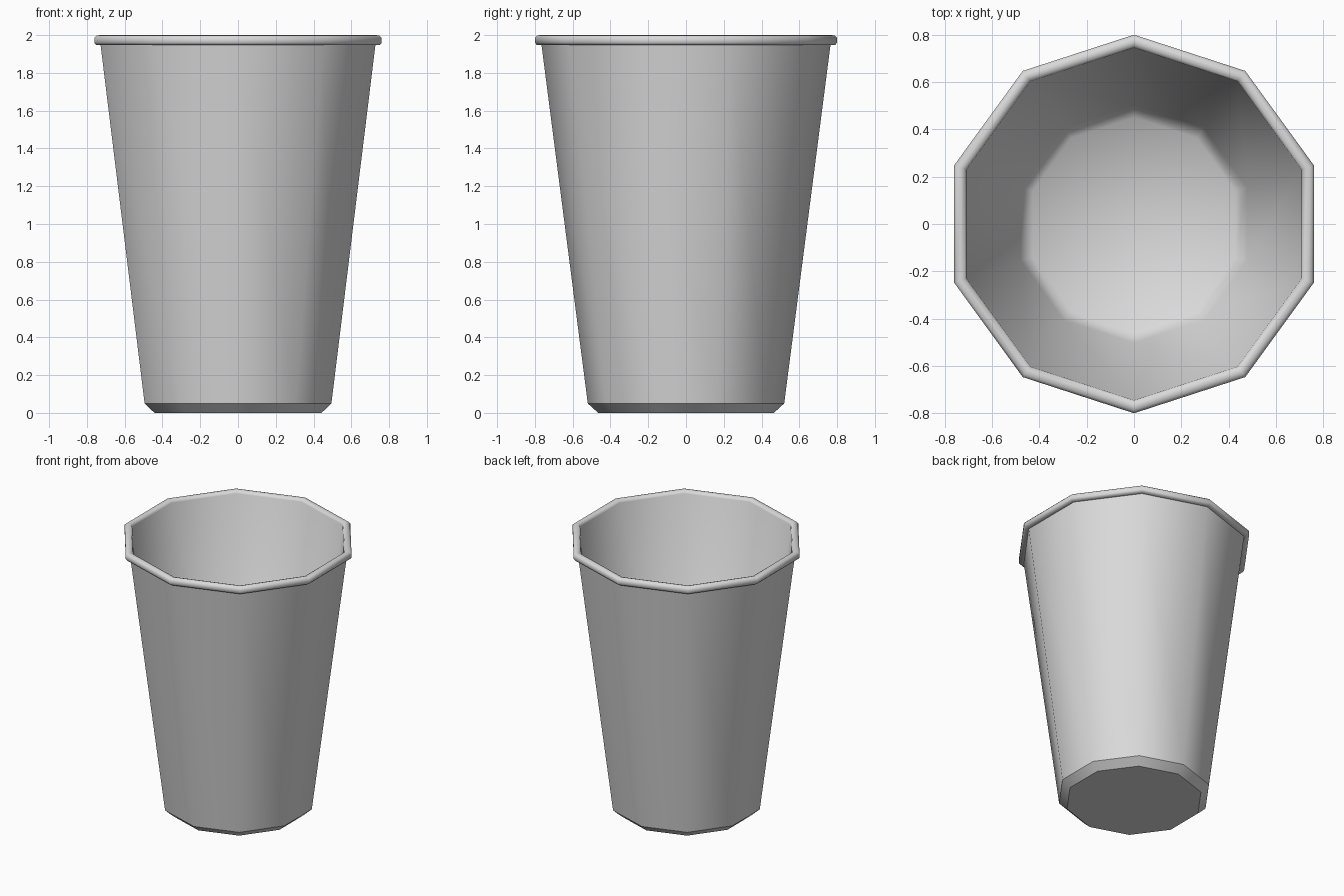
import bpy
import bmesh
from math import sin, cos, tau

SIDES = 10

cube = bpy.data.objects.get("Cube")
if cube:
    bpy.data.objects.remove(cube, do_unlink=True)

grey = bpy.data.materials.new("light_grey")
grey.use_nodes = True
colour = (0.7, 0.7, 0.7, 1)
grey.diffuse_color = colour
grey.node_tree.nodes["Principled BSDF"].inputs["Base Color"].default_value = colour


def lathe(name, profile, creases=(), closed=False):
    """Turn (radius, height) points into a ten-sided part with corners on +y and -y."""
    bm = bmesh.new()
    rings = []
    for radius, z in profile:
        if radius == 0:
            rings.append([bm.verts.new((0, 0, z))] * SIDES)
        else:
            rings.append([bm.verts.new((radius * sin(tau * i / SIDES),
                                        radius * cos(tau * i / SIDES), z))
                          for i in range(SIDES)])
    pairs = list(zip(rings, rings[1:]))
    if closed:
        pairs.append((rings[-1], rings[0]))
    for a, b in pairs:
        for i in range(SIDES):
            j = (i + 1) % SIDES
            corners = list(dict.fromkeys((a[i], a[j], b[j], b[i])))
            bm.faces.new(corners).smooth = True
    # Crisp edges around the chosen rings
    for k in creases:
        for i in range(SIDES):
            edge = bm.edges.get((rings[k][i], rings[k][(i + 1) % SIDES]))
            edge.smooth = False
    bmesh.ops.recalc_face_normals(bm, faces=bm.faces)
    mesh = bpy.data.meshes.new(name)
    bm.to_mesh(mesh)
    bm.free()
    mesh.materials.append(grey)
    obj = bpy.data.objects.new(name, mesh)
    bpy.context.collection.objects.link(obj)
    return obj


# Tapered cup with chamfered foot, rolled rim and softly shaded hollow inside
lathe("cup", [
    (0, 0), (0.465, 0), (0.52, 0.05),                    # foot
    (0.765, 1.948),                                      # outer wall
    (0.79, 1.948), (0.8, 1.96), (0.8, 1.985),            # rim, outside
    (0.788, 1.997), (0.77, 2.0), (0.752, 1.994),         # rim, top
    (0.745, 1.98),                                       # rim, inside
    (0.503, 0.08), (0.45, 0.03), (0, 0.03),              # inner wall and floor
], creases=(1, 2, 3))
